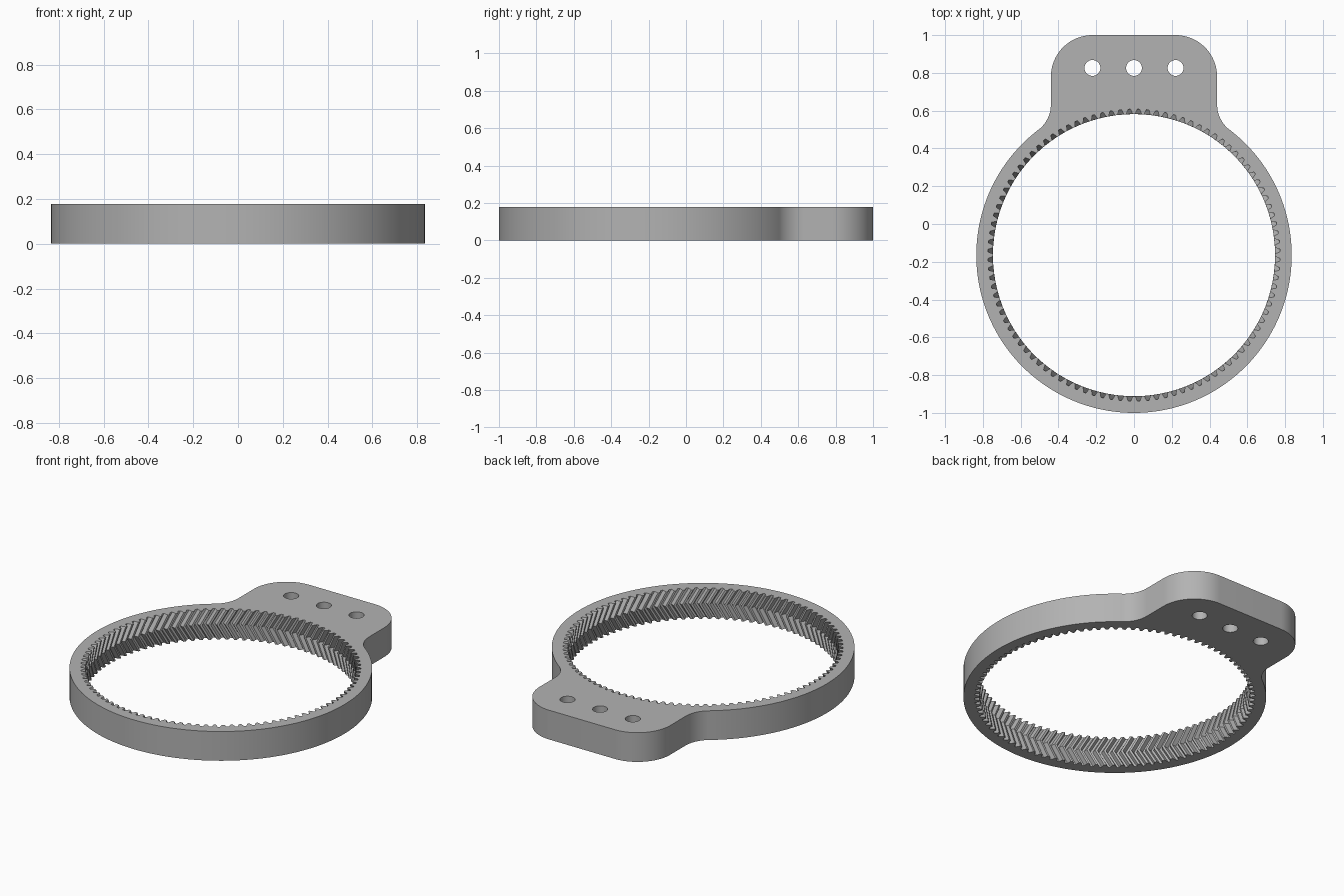
import bpy, bmesh
from math import sin, cos, pi, hypot, atan2, radians, tan

if "Cube" in bpy.data.objects:
    bpy.data.objects.remove(bpy.data.objects["Cube"])

HEIGHT = 0.178
CY = -0.165                        # ring centre
R_OUT, R_ROOT, R_TIP = 0.835, 0.773, 0.747
TEETH = 100
TWIST = HEIGHT / 2 * tan(radians(30)) / R_ROOT
TAB_X, TAB_Y, CORNER = 0.44, 1.0, 0.22
FILLET, FILLET_Y = 0.17, 0.633


def arc(cx, cy, r, a0, a1, n):
    return [(cx + r * cos(a0 + (a1 - a0) * i / n),
             cy + r * sin(a0 + (a1 - a0) * i / n)) for i in range(n + 1)]


def outer_outline():
    # Right half from the bottom of the ring to the tab's top edge, then mirrored
    fx = TAB_X + FILLET
    a = atan2(FILLET_Y - CY, fx)
    half = arc(0, CY, R_OUT, -pi / 2, a, 72)
    half += arc(fx, FILLET_Y, FILLET, a + pi, pi, 14)[1:]
    half += arc(TAB_X - CORNER, TAB_Y - CORNER, CORNER, 0, pi / 2, 20)
    return half + [(-x, y) for x, y in reversed(half[1:])]


def gear_outline(turn):
    # Tooth profile as (fraction of pitch, radius)
    mid = (R_ROOT + R_TIP) / 2
    tooth = [(-0.36, R_ROOT), (-0.25, mid), (-0.14, R_TIP),
             (0.14, R_TIP), (0.25, mid), (0.36, R_ROOT)]
    pts = []
    for t in range(TEETH):
        for f, r in tooth:
            a = 2 * pi * (t + f) / TEETH + turn
            pts.append((r * cos(a), CY + r * sin(a)))
    return pts


bm = bmesh.new()
rims = {0: [], HEIGHT: []}


def add_wall(layers):
    """Closed wall through (z, outline) layers; its end loops bound the caps."""
    rings = [[bm.verts.new((x, y, z)) for x, y in pts] for z, pts in layers]
    n = len(rings[0])
    for low, high in zip(rings, rings[1:]):
        for i in range(n):
            j = (i + 1) % n
            bm.faces.new((low[i], low[j], high[j], high[i]))
    for (z, _), ring in ((layers[0], rings[0]), (layers[-1], rings[-1])):
        rims[z] += [bm.edges.get((ring[i], ring[(i + 1) % n])) for i in range(n)]


# Outer wall, herringbone teeth and mounting holes
outline = outer_outline()
add_wall([(0, outline), (HEIGHT, outline)])
add_wall([(0, gear_outline(0)), (HEIGHT / 2, gear_outline(TWIST)),
          (HEIGHT, gear_outline(0))])
for x in (-0.22, 0, 0.22):
    hole = arc(x, 0.826, 0.042, 0, 2 * pi, 32)[:-1]
    add_wall([(0, hole), (HEIGHT, hole)])

# Flat top and bottom
for edges in rims.values():
    bmesh.ops.triangle_fill(bm, use_beauty=True, use_dissolve=False, edges=edges)
bmesh.ops.recalc_face_normals(bm, faces=bm.faces[:])

mesh = bpy.data.meshes.new("ring_gear")
bm.to_mesh(mesh)
bm.free()
ring = bpy.data.objects.new("ring_gear", mesh)
bpy.context.collection.objects.link(ring)

grey = bpy.data.materials.new("grey")
grey.use_nodes = True
colour = (0.45, 0.45, 0.45, 1)
grey.diffuse_color = colour
grey.node_tree.nodes["Principled BSDF"].inputs["Base Color"].default_value = colour
mesh.materials.append(grey)

bpy.context.view_layer.objects.active = ring
ring.select_set(True)
bpy.ops.object.shade_smooth_by_angle(angle=radians(25))
